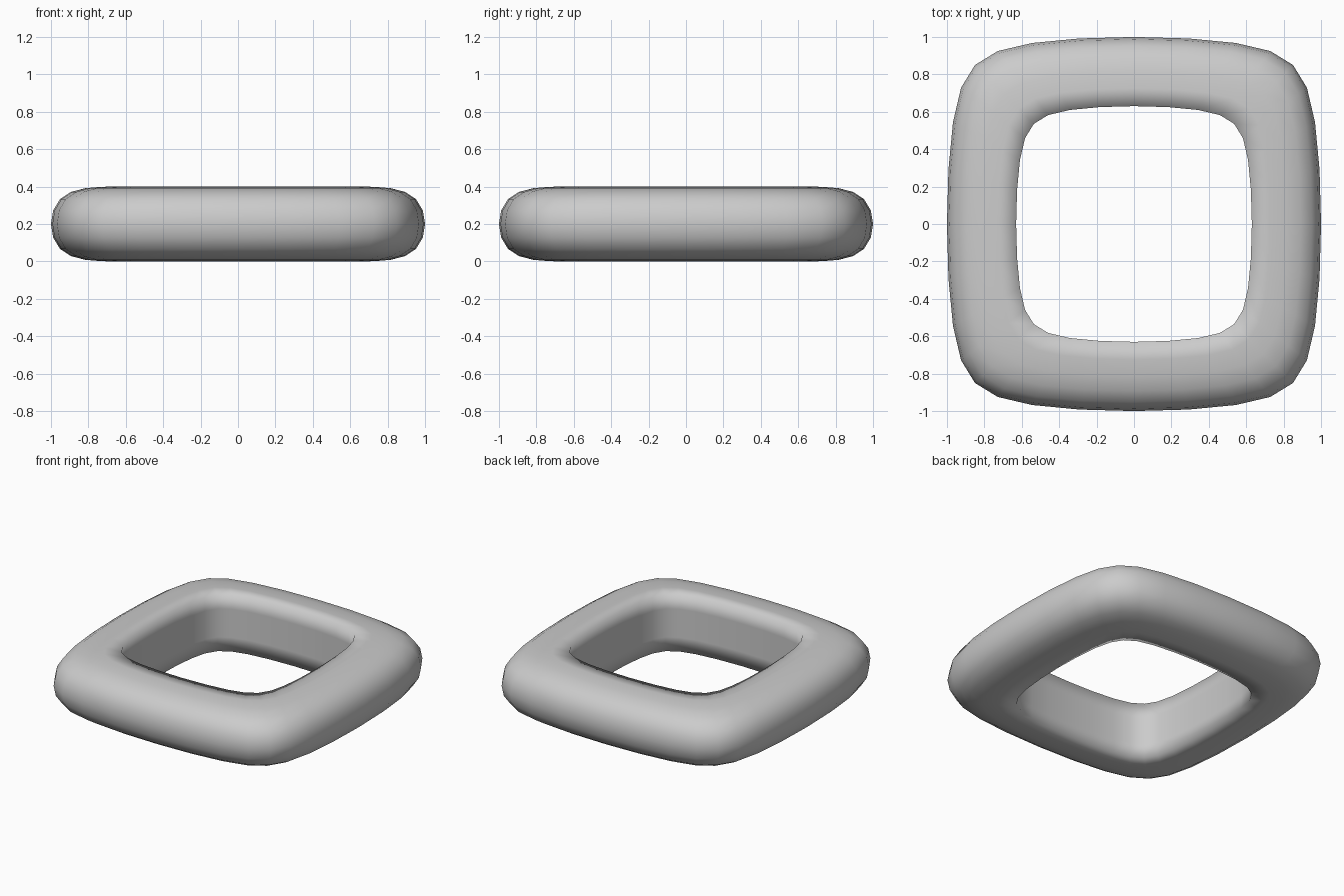
import bpy, bmesh

if "Cube" in bpy.data.objects:
    bpy.data.objects.remove(bpy.data.objects["Cube"])

# Octagonal control outline of the rounded square, for unit radius
P, Q = 0.752, 1.011
outline = [(P, -Q), (Q, -P), (Q, P), (P, Q), (-P, Q), (-Q, P), (-Q, -P), (-P, -Q)]
# Cross-section (radius, height): inner bottom, outer bottom, outer top, inner top
section = [(0.63, 0.0), (1.016, 0.0), (1.016, 0.4), (0.63, 0.4)]

bm = bmesh.new()
loops = [[bm.verts.new((x * r, y * r, z)) for x, y in outline] for r, z in section]
for i in range(4):
    a, b = loops[i], loops[(i + 1) % 4]
    for j in range(8):
        k = (j + 1) % 8
        bm.faces.new((a[j], b[j], b[k], a[k]))
bmesh.ops.recalc_face_normals(bm, faces=bm.faces)

# Keep both rims of the hole crisp
crease = bm.edges.layers.float.new("crease_edge")
for ring in (loops[0], loops[3]):
    for j in range(8):
        bm.edges.get((ring[j], ring[(j + 1) % 8]))[crease] = 1.0
for f in bm.faces:
    f.smooth = True

mesh = bpy.data.meshes.new("square_ring")
bm.to_mesh(mesh)
bm.free()
ring = bpy.data.objects.new("square_ring", mesh)
bpy.context.collection.objects.link(ring)
sub = ring.modifiers.new("rounding", "SUBSURF")
sub.levels = sub.render_levels = 2
